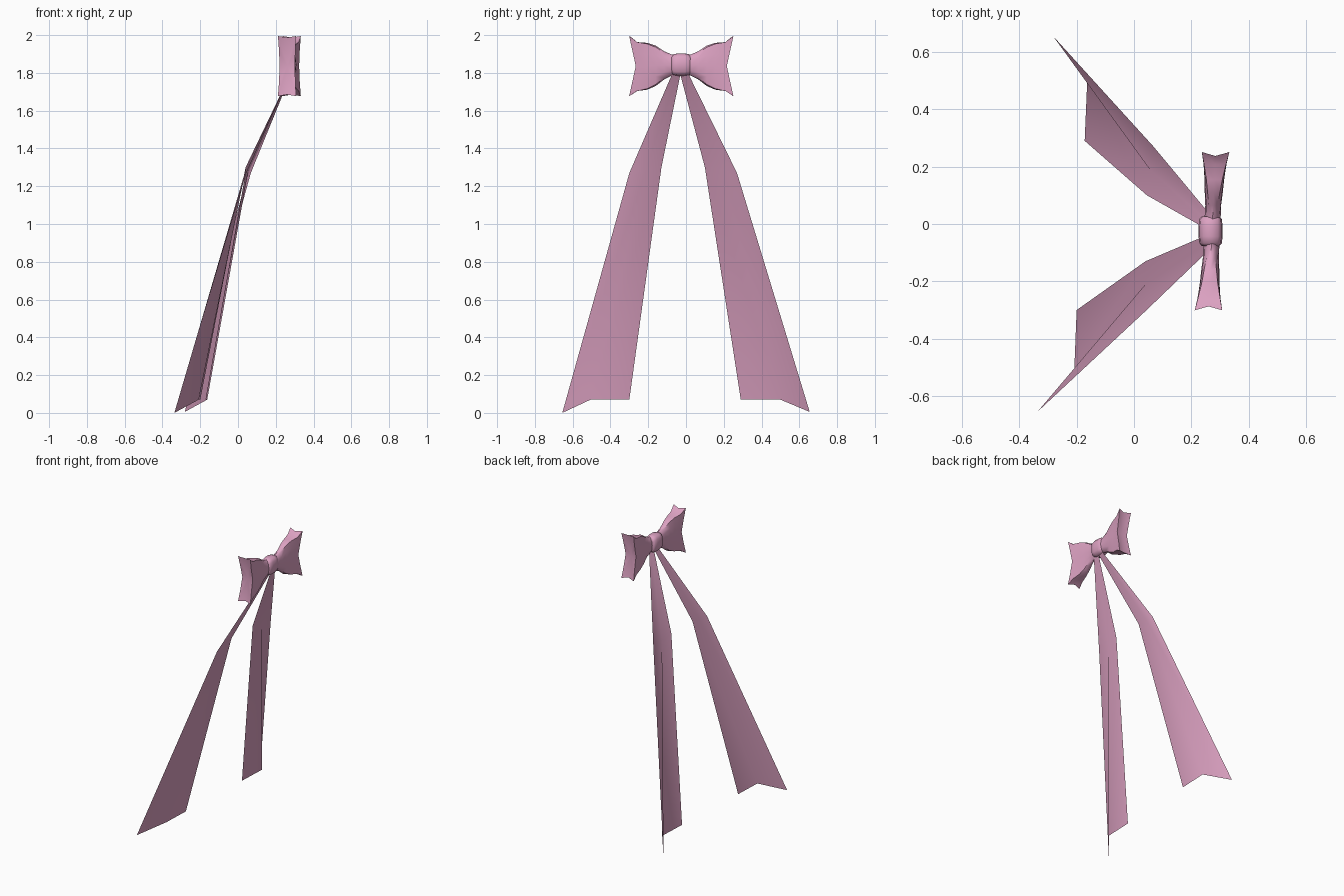
import bpy, bmesh, math

if "Cube" in bpy.data.objects:
    bpy.data.objects.remove(bpy.data.objects["Cube"])

pink = bpy.data.materials.new("pink_fabric")
pink.diffuse_color = (0.72, 0.36, 0.54, 1)
pink.use_nodes = True
pink.node_tree.nodes["Principled BSDF"].inputs["Base Color"].default_value = pink.diffuse_color

CX, CY = 0.272, -0.025   # centre of the bow


def finish(name, bm, angle):
    bmesh.ops.recalc_face_normals(bm, faces=bm.faces)
    me = bpy.data.meshes.new(name)
    bm.to_mesh(me)
    bm.free()
    ob = bpy.data.objects.new(name, me)
    bpy.context.collection.objects.link(ob)
    me.materials.append(pink)
    bpy.ops.object.select_all(action='DESELECT')
    bpy.context.view_layer.objects.active = ob
    ob.select_set(True)
    bpy.ops.object.shade_smooth_by_angle(angle=math.radians(angle))
    return ob


def bridge(bm, rings):
    for a, b in zip(rings, rings[1:]):
        n = len(a)
        for i in range(n):
            bm.faces.new((a[i], a[(i + 1) % n], b[(i + 1) % n], b[i]))


# Bow loops: rings (distance from knot, half depth, bottom, top, boxiness)
RINGS = [(0.02, 0.028, 1.795, 1.895, 0.0), (0.05, 0.028, 1.785, 1.897, 0.0),
         (0.09, 0.028, 1.765, 1.915, 0.1), (0.135, 0.033, 1.728, 1.947, 0.3),
         (0.18, 0.037, 1.706, 1.964, 0.5), (0.235, 0.043, 1.697, 1.970, 0.8),
         (0.277, 0.048, 1.672, 2.0, 1.0)]
ROUND = [(math.cos(math.radians(a)), math.sin(math.radians(a))) for a in range(0, 360, 30)]
BOX = [(.85, 0), (.9, .5), (1, .97), (0, .92), (-1, .97), (-.9, .5),
       (-.85, 0), (-.9, -.5), (-1, -.97), (0, -.92), (1, -.97), (.9, -.5)]


def wing(name, side):
    bm = bmesh.new()
    rings = []
    for j, (s, hx, lo, hi, k) in enumerate(RINGS):
        ring = []
        for (ru, rv), (bu, bv) in zip(ROUND, BOX):
            u, v = ru * (1 - k) + bu * k, rv * (1 - k) + bv * k
            # scalloped outer end
            d = s - (0.036 * (1 - abs(v)) if j == len(RINGS) - 1 else 0)
            if j == len(RINGS) - 1 and abs(u) < .1:
                d -= 0.012
            if j == len(RINGS) - 2:
                d -= 0.02 * (1 - abs(v))
            ring.append(bm.verts.new((CX + 0.045 * side * d + u * hx, CY + side * d,
                                      (lo + hi) / 2 + v * (hi - lo) / 2)))
        rings.append(ring)
    bridge(bm, rings)
    tip = bm.verts.new((CX + 0.01 * side, CY + side * 0.235, 1.835))
    end = rings[-1]
    for i in range(12):
        bm.faces.new((end[i], end[(i + 1) % 12], tip))
    bm.faces.new(rings[0])
    finish(name, bm, 45)


wing("left_bow_loop", -1)
wing("right_bow_loop", 1)

# Knot: rounded band across the middle
bm = bmesh.new()
rings = []
for s, r in ((-.052, .72), (-.042, .93), (-.018, 1), (.018, 1), (.042, .93), (.052, .72)):
    rings.append([bm.verts.new((CX - 0.005 + 0.042 * r * math.copysign(abs(c) ** .7, c), CY + s,
                                1.843 + 0.06 * r * math.copysign(abs(t) ** .7, t)))
                  for c, t in ROUND])
bridge(bm, rings)
bm.faces.new(rings[0])
bm.faces.new(rings[-1])
finish("knot", bm, 60)

# Ribbon tails: three rows (inner, middle, outer)
TAILS = {
    "right_tail": [[(.275, -.03, 1.79), (.278, -.01, 1.79), (.28, .015, 1.79)],
                   [(.045, .10, 1.30), (.055, .19, 1.285), (.068, .27, 1.27)],
                   [(-.172, .29, .07), (-.163, .50, .07), (-.282, .655, .005)]],
    "left_tail": [[(.275, -.03, 1.79), (.276, -.05, 1.79), (.278, -.075, 1.79)],
                  [(.04, -.13, 1.30), (.04, -.21, 1.285), (.044, -.30, 1.27)],
                  [(-.20, -.30, .07), (-.208, -.505, .07), (-.337, -.655, 0)]],
}
for name, rows in TAILS.items():
    bm = bmesh.new()
    vs = [[bm.verts.new(p) for p in row] for row in rows]
    for j in range(2):
        for i in range(2):
            bm.faces.new((vs[j][i], vs[j][i + 1], vs[j + 1][i + 1], vs[j + 1][i]))
    finish(name, bm, 80)
